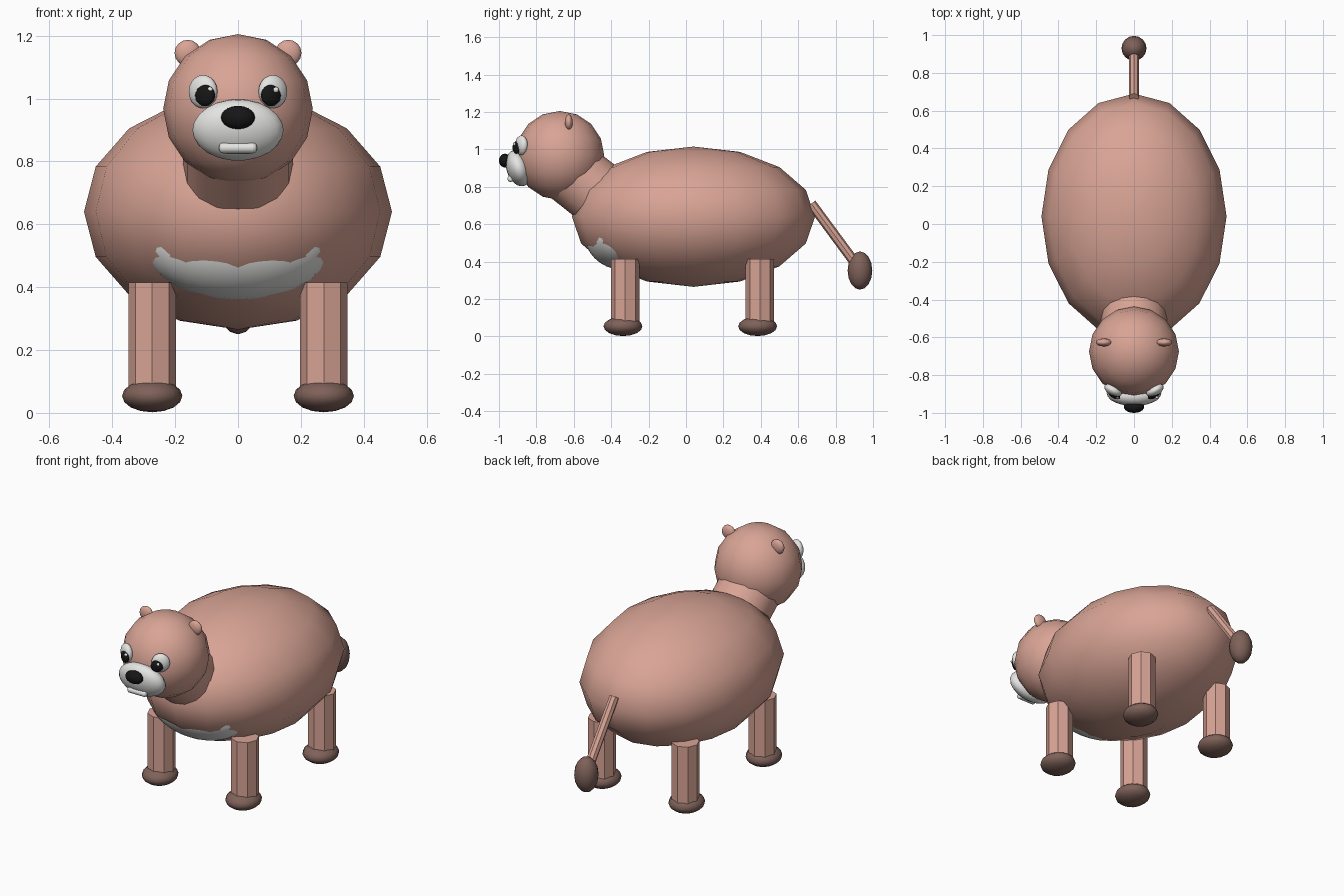
import bpy
from math import radians
from mathutils import Vector

if "Cube" in bpy.data.objects:
    bpy.data.objects.remove(bpy.data.objects["Cube"])


def material(name, rgb):
    m = bpy.data.materials.new(name)
    m.use_nodes = True
    m.diffuse_color = (*rgb, 1)
    m.node_tree.nodes["Principled BSDF"].inputs["Base Color"].default_value = (*rgb, 1)
    return m


FUR = material("pink_fur", (0.69, 0.37, 0.30))
DARK = material("dark_brown", (0.21, 0.12, 0.10))
WHITE = material("white", (0.78, 0.78, 0.77))
BLACK = material("black", (0.008, 0.008, 0.008))


def finish(name, mat, angle):
    obj = bpy.context.object
    obj.name = name
    obj.data.materials.append(mat)
    bpy.ops.object.shade_smooth_by_angle(angle=radians(angle))
    return obj


def ball(name, loc, radii, mat, rot=(0, 0, 0), seg=16):
    bpy.ops.mesh.primitive_uv_sphere_add(
        segments=seg, ring_count=seg // 2, radius=1, location=loc, rotation=rot)
    bpy.context.object.scale = radii
    bpy.ops.object.transform_apply(location=False, rotation=False, scale=True)
    return finish(name, mat, 80)


def rod(name, start, end, radius, mat, sides=8, angle=30):
    a, b = Vector(start), Vector(end)
    bpy.ops.mesh.primitive_cylinder_add(
        vertices=sides, radius=radius, depth=(b - a).length, location=(a + b) / 2,
        rotation=(b - a).to_track_quat("Z", "Y").to_euler())
    return finish(name, mat, angle)


# Body, belly patch and neck
ball("body", (0, 0.04, 0.64), (0.49, 0.65, 0.375), FUR)
normal = Vector((0, -0.569, -0.823))
ball("belly_patch", Vector((0, -0.455, 0.4)) - normal * 0.167,
     (0.30, 0.19, 0.175), WHITE, (-0.605, 0, 0), 32)
rod("neck", (0, -0.49, 0.78), (0, -0.66, 0.915), 0.175, FUR, 16)

# Head, muzzle, nose and mouth
ball("head", (0, -0.675, 0.967), (0.238, 0.238, 0.238), FUR)
ball("muzzle", (0, -0.895, 0.9), (0.145, 0.065, 0.1), WHITE, (0.3, 0, 0), 24)
ball("nose", (0, -0.968, 0.94), (0.054, 0.032, 0.037), BLACK, seg=20)
mouth = rod("mouth", (-0.06, -0.938, 0.843), (0.06, -0.938, 0.843), 0.017, WHITE, 16, 60)
bevel = mouth.modifiers.new("rounded_ends", "BEVEL")
bevel.width = 0.012
bevel.segments = 3

# Ears and eyes, paired
for side, s in (("left", 1), ("right", -1)):
    ball(side + "_ear", (s * 0.16, -0.627, 1.145), (0.042, 0.021, 0.042), FUR)
    turn = (0, 0, s * 0.5)
    ball(side + "_eye", (s * 0.111, -0.88, 1.022), (0.05, 0.028, 0.053), WHITE, turn, 20)
    ball(side + "_pupil", (s * 0.105, -0.905, 1.01), (0.035, 0.018, 0.034), BLACK, turn, 20)
    ball(side + "_eye_glint", (s * 0.105 + 0.016, -0.918, 1.028), (0.009, 0.007, 0.009), WHITE)

# Legs and feet
for end, y in (("front", -0.325), ("back", 0.395)):
    for side, s in (("left", 1), ("right", -1)):
        name = end + "_" + side
        rod(name + "_leg", (s * 0.273, y, 0.05), (s * 0.273, y, 0.415), 0.076, FUR)
        ball(name + "_foot", (s * 0.273, y - 0.012, 0.054), (0.096, 0.104, 0.052), DARK)

# Tail with tuft
rod("tail", (0, 0.67, 0.71), (0, 0.91, 0.385), 0.027, FUR)
ball("tail_tuft", (0, 0.93, 0.352), (0.066, 0.066, 0.102), DARK)
